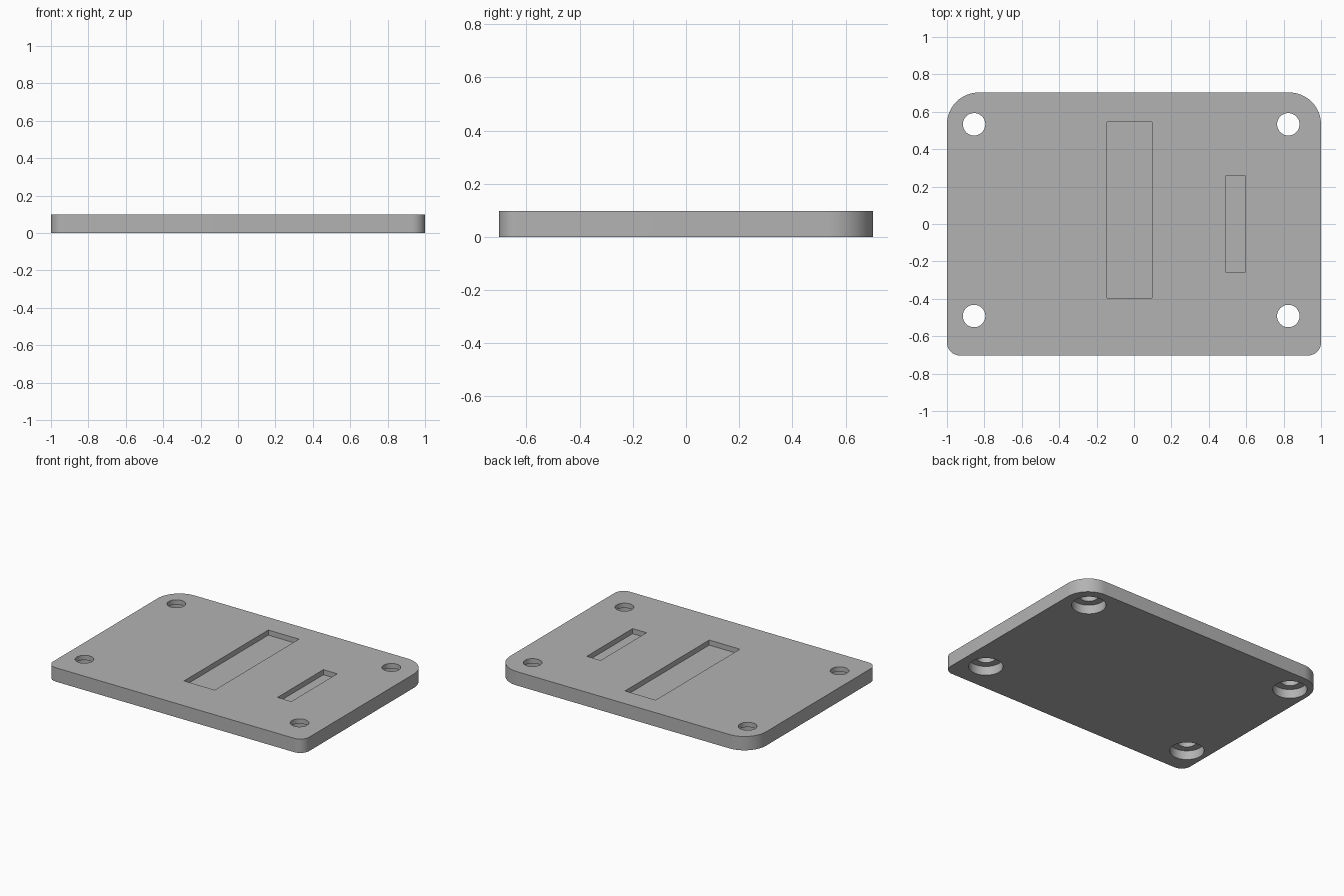
import bpy, bmesh, math

if "Cube" in bpy.data.objects:
    bpy.data.objects.remove(bpy.data.objects["Cube"])

W, D, T = 1.0, 0.703, 0.098          # half width, half depth, thickness
R_BACK, R_FRONT = 0.17, 0.07         # corner radii

grey = bpy.data.materials.new("plain grey")
grey.diffuse_color = (0.45, 0.45, 0.45, 1)
grey.use_nodes = True
grey.node_tree.nodes["Principled BSDF"].inputs["Base Color"].default_value = grey.diffuse_color


def prism(name, outline, z0, z1):
    """Solid made by raising a flat outline from z0 to z1."""
    bm = bmesh.new()
    face = bm.faces.new([bm.verts.new((x, y, z0)) for x, y in outline])
    raised = bmesh.ops.extrude_face_region(bm, geom=[face])["geom"]
    bmesh.ops.translate(bm, vec=(0, 0, z1 - z0),
                        verts=[v for v in raised if isinstance(v, bmesh.types.BMVert)])
    bmesh.ops.recalc_face_normals(bm, faces=bm.faces)
    mesh = bpy.data.meshes.new(name)
    bm.to_mesh(mesh)
    bm.free()
    obj = bpy.data.objects.new(name, mesh)
    bpy.context.collection.objects.link(obj)
    mesh.materials.append(grey)
    return obj


def arc(cx, cy, r, start, sweep, n):
    return [(cx + r * math.cos(math.radians(start + sweep * i / n)),
             cy + r * math.sin(math.radians(start + sweep * i / n))) for i in range(n + 1)]


def circle(cx, cy, r):
    return arc(cx, cy, r, 0, 360, 48)[:-1]


def rect(x0, x1, y0, y1):
    return [(x0, y0), (x1, y0), (x1, y1), (x0, y1)]


# Plate with large back corners and small front corners
outline = []
for sx, sy, r, start in ((1, 1, R_BACK, 0), (-1, 1, R_BACK, 90),
                         (-1, -1, R_FRONT, 180), (1, -1, R_FRONT, 270)):
    outline += arc(sx * (W - r), sy * (D - r), r, start, 90, 16)
plate = prism("mounting_plate", outline, 0, T)

# Two shallow pockets in the top
cutters = [prism("wide_pocket_cutter", rect(-0.145, 0.095, -0.395, 0.545), T - 0.036, T + 0.1),
           prism("narrow_pocket_cutter", rect(0.488, 0.596, -0.256, 0.256), T - 0.036, T + 0.1)]

# Four through holes, counterbored from below
for x in (-0.855, 0.825):
    for y in (-0.492, 0.533):
        cutters.append(prism("counterbore_cutter", circle(x, y, 0.11), -0.1, 0.064))
        cutters.append(prism("hole_cutter", circle(x, y, 0.06), -0.2, T + 0.1))

for cutter in cutters:
    cutter.hide_render = True
    cutter.hide_viewport = True
    cut = plate.modifiers.new(cutter.name, "BOOLEAN")
    cut.operation = "DIFFERENCE"
    cut.solver = "EXACT"
    cut.object = cutter

# Bake the cuts, then smooth the round walls
bpy.context.view_layer.update()
baked = bpy.data.meshes.new_from_object(plate.evaluated_get(bpy.context.evaluated_depsgraph_get()))
plate.modifiers.clear()
plate.data = baked
for cutter in cutters:
    bpy.data.objects.remove(cutter)
bpy.context.view_layer.objects.active = plate
plate.select_set(True)
bpy.ops.object.shade_smooth_by_angle(angle=math.radians(30))
